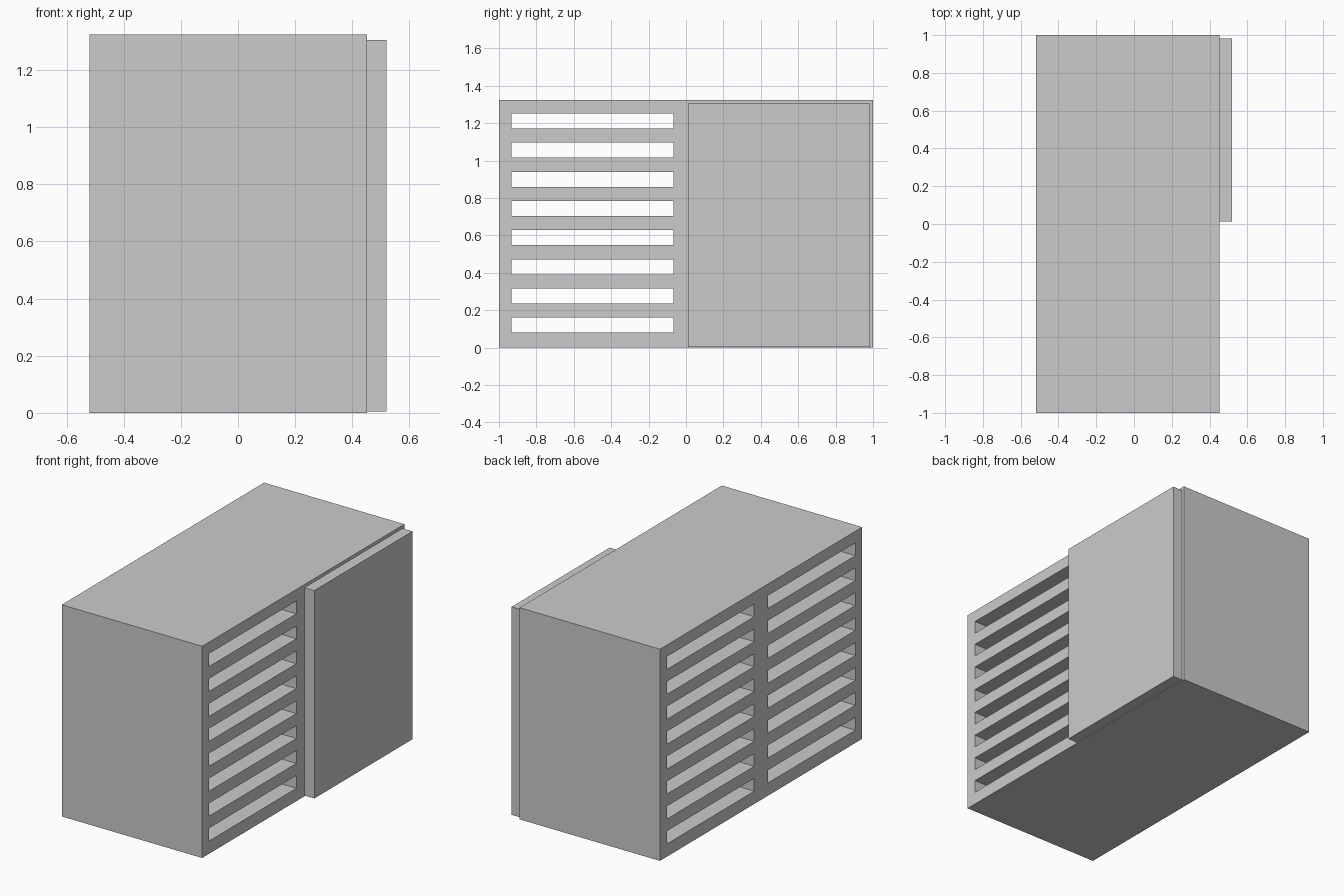
import bpy
import bmesh

if "Cube" in bpy.data.objects:
    bpy.data.objects.remove(bpy.data.objects["Cube"], do_unlink=True)

grey = bpy.data.materials.new("plain_grey")
grey.use_nodes = True
grey.diffuse_color = (0.6, 0.6, 0.6, 1)
grey.node_tree.nodes["Principled BSDF"].inputs["Base Color"].default_value = (0.6, 0.6, 0.6, 1)


def add_object(name, bm):
    bmesh.ops.recalc_face_normals(bm, faces=bm.faces)
    mesh = bpy.data.meshes.new(name)
    bm.to_mesh(mesh)
    bm.free()
    mesh.materials.append(grey)
    obj = bpy.data.objects.new(name, mesh)
    bpy.context.collection.objects.link(obj)
    return obj


def slab(name, ys, zs, x0, x1, is_open=lambda j, k: False):
    """Grid of cells in the y-z plane, extruded along x; open cells go right through."""
    bm = bmesh.new()
    grid = [[bm.verts.new((x0, y, z)) for z in zs] for y in ys]
    for j in range(len(ys) - 1):
        for k in range(len(zs) - 1):
            if not is_open(j, k):
                bm.faces.new((grid[j][k], grid[j + 1][k], grid[j + 1][k + 1], grid[j][k + 1]))
    result = bmesh.ops.extrude_face_region(bm, geom=bm.faces[:], use_keep_orig=True)
    moved = [g for g in result["geom"] if isinstance(g, bmesh.types.BMVert)]
    bmesh.ops.translate(bm, verts=moved, vec=(x1 - x0, 0, 0))
    return add_object(name, bm)


# Cabinet body with two columns of eight slots running through it
HEIGHT, SLOT, STEP, FIRST, COUNT = 1.325, 0.08, 0.156, 0.08, 8
slot_levels = [FIRST + i * STEP + h for i in range(COUNT) for h in (0, SLOT)]
slab("slotted_cabinet",
     [-1, -0.932, -0.068, 0.068, 0.932, 1],
     [0] + slot_levels + [HEIGHT],
     -0.52, 0.452,
     is_open=lambda j, k: j % 2 == 1 and k % 2 == 1)

# Door panel covering the rear column of slots
slab("sliding_door", [0.012, 0.983], [0.004, 1.305], 0.452, 0.52)
